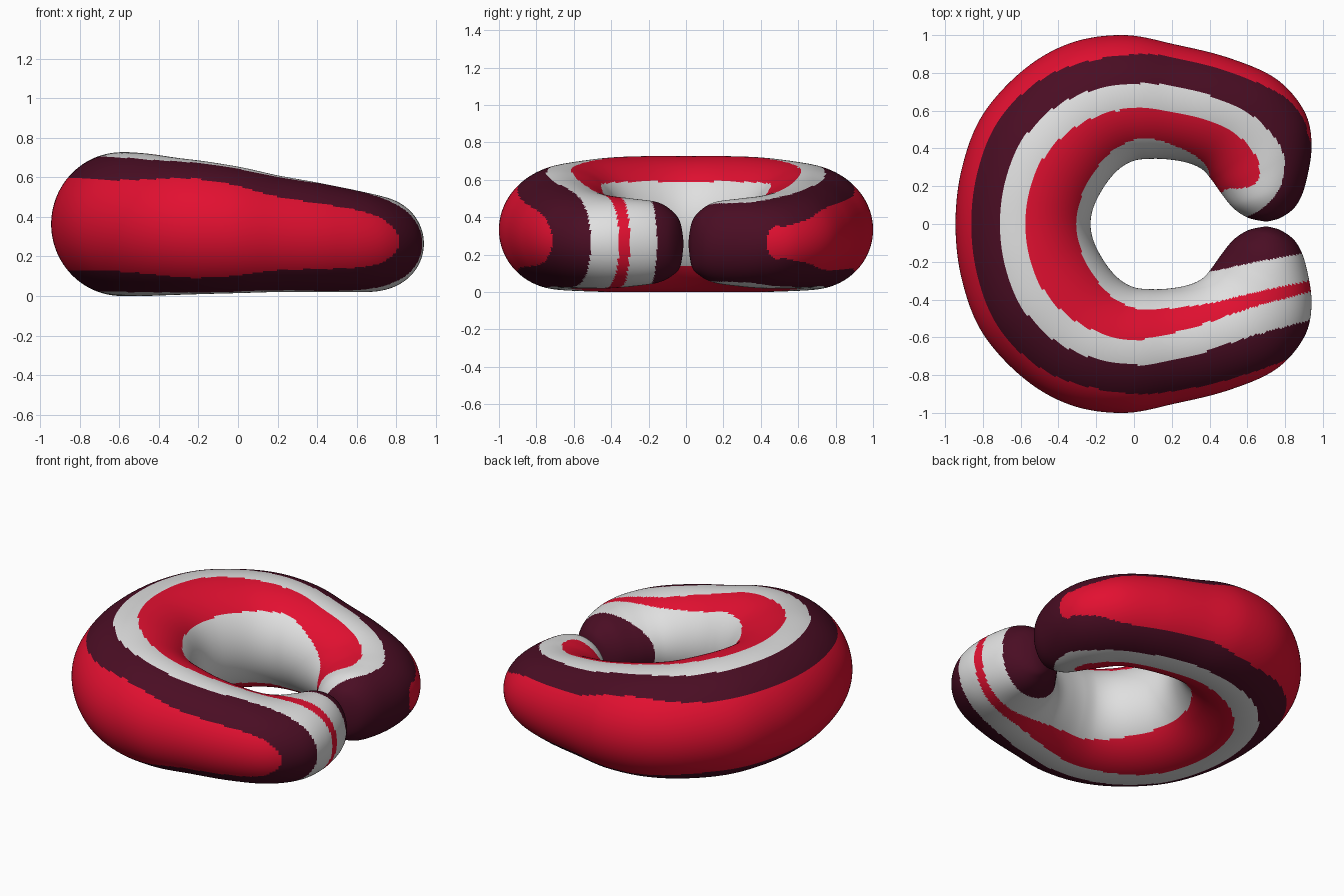
import bpy, bmesh, math
from mathutils import Vector

if "Cube" in bpy.data.objects:
    bpy.data.objects.remove(bpy.data.objects["Cube"])

# ---------- helpers ----------
def spline(pts, steps, closed=False):
    """Catmull-Rom curve through points of any dimension."""
    n = len(pts)
    get = (lambda i: pts[i % n]) if closed else (lambda i: pts[max(0, min(n - 1, i))])
    out = []
    for i in range(n if closed else n - 1):
        a, b, c, d = get(i - 1), get(i), get(i + 1), get(i + 2)
        for s in range(steps):
            t = s / steps
            out.append(tuple(0.5 * (2 * q + (r - p) * t + (2 * p - 5 * q + 4 * r - w) * t * t
                                    + (3 * q - p - 3 * r + w) * t ** 3)
                             for p, q, r, w in zip(a, b, c, d)))
    if not closed:
        out.append(tuple(pts[-1]))
    return out

def inside(x, y, edges):
    hit = False
    for x1, y1, x2, y2 in edges:
        if (y1 > y) != (y2 > y) and x < x1 + (y - y1) * (x2 - x1) / (y2 - y1):
            hit = not hit
    return hit

def material(name, rgb):
    m = bpy.data.materials.new(name)
    m.diffuse_color = (*rgb, 1)
    m.use_nodes = True
    m.node_tree.nodes["Principled BSDF"].inputs["Base Color"].default_value = m.diffuse_color
    return m

# ---------- cushion shape: outer xy, inner xy, bottom z, top z (back to tip) ----------
half = [
    (-0.945, 0.0, -0.23, 0.0, 0.0, 0.727),
    (-0.91, 0.30, -0.21, 0.10, 0.0, 0.727),
    (-0.80, 0.58, -0.15, 0.21, 0.0, 0.72),
    (-0.58, 0.82, -0.08, 0.29, 0.005, 0.70),
    (-0.33, 0.96, 0.0, 0.335, 0.01, 0.68),
    (-0.05, 1.0, 0.09, 0.345, 0.015, 0.65),
    (0.22, 0.95, 0.18, 0.342, 0.02, 0.61),
    (0.50, 0.88, 0.28, 0.325, 0.02, 0.575),
    (0.75, 0.77, 0.36, 0.29, 0.02, 0.54),
    (0.90, 0.60, 0.41, 0.235, 0.02, 0.515),
    (0.94, 0.42, 0.46, 0.165, 0.03, 0.50),
    (0.91, 0.22, 0.52, 0.09, 0.05, 0.48),
    (0.86, 0.10, 0.58, 0.045, 0.09, 0.43),
    (0.78, 0.035, 0.63, 0.025, 0.14, 0.37),
    (0.70, 0.012, 0.70, 0.012, 0.26, 0.26),
]
mirrored = [(a, -b, c, -d, e, f) for a, b, c, d, e, f in half[:0:-1]]
stations = spline(mirrored + half, 14)

# ---------- stripe boundaries seen from above, outermost first ----------
back = [  # shared curved part, from the back to the left/right sides
    [(-.865, 0), (-.83, .28), (-.72, .55), (-.5, .76), (-.25, .86), (.05, .9)],
    [(-.715, 0), (-.68, .25), (-.58, .46), (-.4, .63), (-.18, .72), (.05, .745)],
    [(-.58, 0), (-.54, .22), (-.45, .39), (-.3, .52), (-.13, .59), (.05, .61)],
    [(-.305, 0), (-.27, .17), (-.18, .32), (-.08, .41), (.05, .455)],
]
ends = [  # from the +y arm, across the gap, to the -y arm
    [(.3, .86), (.6, .77), (.8, .67), (.9, .55), (.94, .43), (1.1, .3), (1.1, -.55),
     (.93, -.63), (.82, -.71), (.7, -.76), (.4, -.85)],
    [(.3, .71), (.55, .62), (.7, .51), (.79, .37), (.78, .21), (.7, .1), (.6, .04),
     (.45, 0), (.3, -.1), (.3, -.23), (.4, -.25), (.6, -.21), (.87, -.16), (1.1, -.12),
     (1.1, -.46), (.93, -.51), (.6, -.6), (.3, -.7)],
    [(.3, .57), (.5, .5), (.62, .4), (.665, .29), (.64, .21), (.57, .19), (.48, .18),
     (.42, .1), (.42, 0), (.6, -.05), (1.1, -.05), (1.1, -.32), (.93, -.36), (.6, -.45),
     (.3, -.55)],
    [(.2, .42), (.34, .35), (.4, .26), (.38, .1), (.42, 0), (.6, -.05), (1.1, -.05),
     (1.1, -.26), (.93, -.30), (.65, -.36), (.4, -.42), (.2, -.445)],
]
regions = []
for b, e in zip(back, ends):
    loop = spline(b + e + [(x, -y) for x, y in b[:0:-1]], 6, closed=True)
    regions.append([(*p, *q) for p, q in zip(loop, loop[1:] + loop[:1])])

def stripe(x, y):
    depth = 0
    for r in regions:
        if not inside(x, y, r):
            break
        depth += 1
    return (0, 1, 2, 0, 2)[depth]

# ---------- sweep the oval section through the stations ----------
AROUND = 180
bm = bmesh.new()
rings = []
for ox, oy, ix, iy, lo, hi in stations[1:-1]:
    mid = Vector(((ox + ix) / 2, (oy + iy) / 2, (lo + hi) / 2))
    side = Vector(((ox - ix) / 2, (oy - iy) / 2, 0))
    up = Vector((0, 0, (hi - lo) / 2))
    rings.append([bm.verts.new(mid + side * math.cos(a) + up * math.sin(a))
                  for a in (2 * math.pi * j / AROUND for j in range(AROUND))])
for r, s in zip(rings, rings[1:]):
    for j in range(AROUND):
        k = (j + 1) % AROUND
        bm.faces.new((r[j], r[k], s[k], s[j]))
# rounded tips
for ring, st in ((rings[0], stations[0]), (rings[-1], stations[-1])):
    tip = bm.verts.new((st[0], st[1], st[4]))
    for j in range(AROUND):
        bm.faces.new((ring[j], ring[(j + 1) % AROUND], tip))
bmesh.ops.recalc_face_normals(bm, faces=bm.faces)

# colour each face by the stripe it lies in
for f in bm.faces:
    c = f.calc_center_median()
    f.material_index = stripe(c.x, c.y)
    f.smooth = True

mesh = bpy.data.meshes.new("neck_cushion")
bm.to_mesh(mesh)
bm.free()
for name, rgb in (("red", (0.76, 0.005, 0.03)), ("dark maroon", (0.068, 0.004, 0.017)),
                  ("light grey", (0.74, 0.74, 0.74))):
    mesh.materials.append(material(name, rgb))
obj = bpy.data.objects.new("neck_cushion", mesh)
bpy.context.collection.objects.link(obj)
